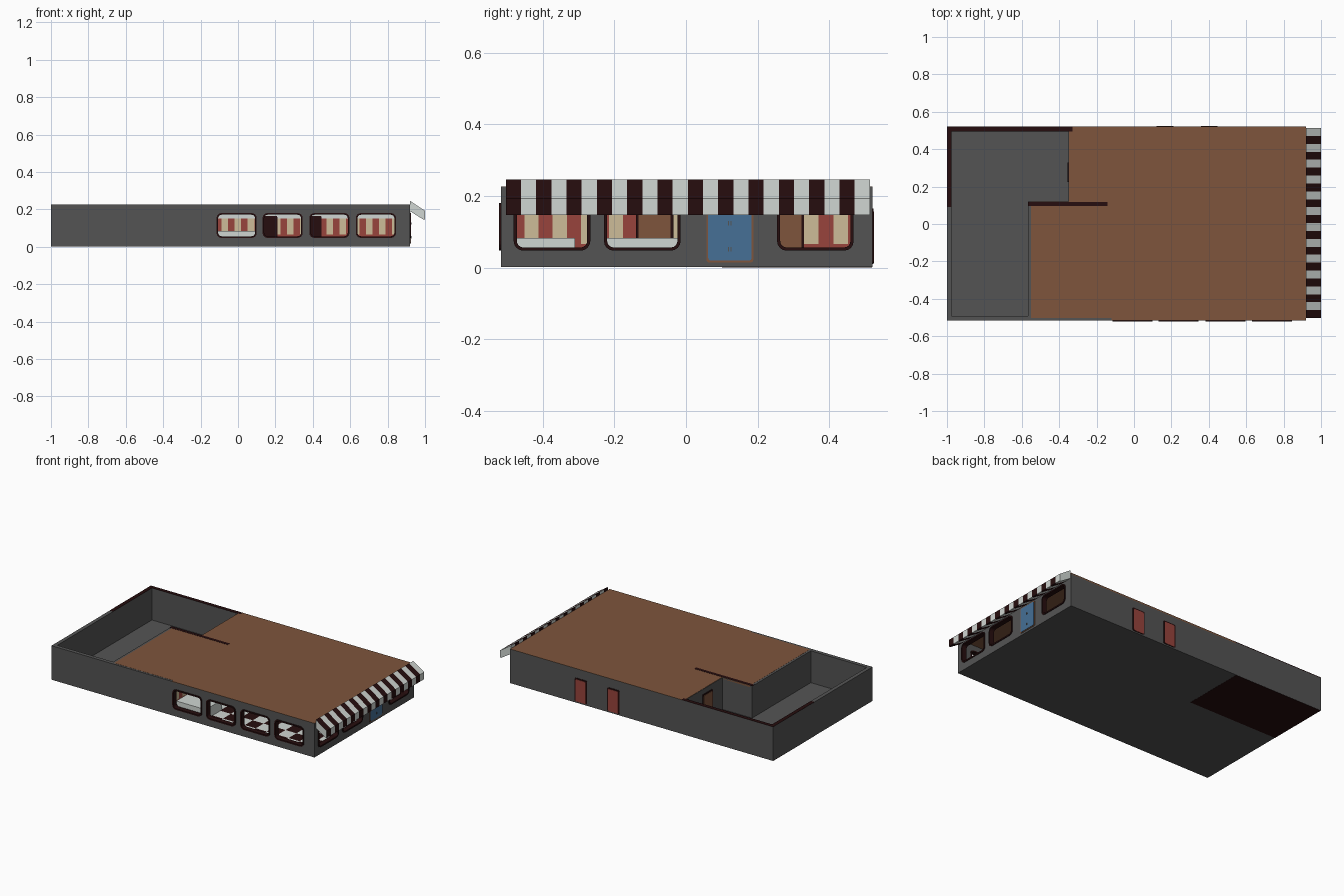
import bpy, bmesh, math

if "Cube" in bpy.data.objects:
    bpy.data.objects.remove(bpy.data.objects["Cube"])


def material(name, rgb):
    lin = [(c / 255 / 12.92) if c < 10 else ((c / 255 + 0.055) / 1.055) ** 2.4 for c in rgb]
    m = bpy.data.materials.new(name)
    m.diffuse_color = (*lin, 1)
    m.use_nodes = True
    m.node_tree.nodes["Principled BSDF"].inputs["Base Color"].default_value = m.diffuse_color
    return m


GREY = material("wall grey", (84, 84, 84))
BROWN = material("roof brown", (126, 85, 60))
DARK = material("dark trim", (38, 13, 14))
LIGHT = material("pale cloth", (208, 214, 210))
BLUE = material("door blue", (70, 112, 150))
RED = material("brick red", (152, 68, 60))
TAN = material("tan stripe", (205, 188, 152))


def finish(name, bm, *mats):
    bmesh.ops.recalc_face_normals(bm, faces=bm.faces)
    me = bpy.data.meshes.new(name)
    bm.to_mesh(me)
    bm.free()
    for m in mats:
        me.materials.append(m)
    ob = bpy.data.objects.new(name, me)
    bpy.context.collection.objects.link(ob)
    return ob


def box(name, mat, x0, x1, y0, y1, z0, z1):
    bm = bmesh.new()
    bmesh.ops.create_cube(bm, size=1)
    for v in bm.verts:
        v.co = (x1 if v.co.x > 0 else x0, y1 if v.co.y > 0 else y0, z1 if v.co.z > 0 else z0)
    return finish(name, bm, mat)


def rounded(u0, u1, v0, v1, r, n=5):
    pts = []
    corners = [(u1 - r, v1 - r), (u0 + r, v1 - r), (u0 + r, v0 + r), (u1 - r, v0 + r)]
    for k, (cu, cv) in enumerate(corners):
        for i in range(n):
            a = math.pi / 2 * (k + i / (n - 1))
            pts.append((cu + r * math.cos(a), cv + r * math.sin(a)))
    return pts


def place(side, u, v, d):
    # side walls run along y, front and back walls along x
    return (d, u, v) if side == "x" else (u, d, v)


def panel(name, mat, side, rect, d0, d1, r=0.008):
    """Rounded plate standing in a wall."""
    bm = bmesh.new()
    pts = rounded(*rect, r)
    a, b = [[bm.verts.new(place(side, u, v, d)) for u, v in pts] for d in (d0, d1)]
    bm.faces.new(a)
    bm.faces.new(b)
    for i in range(len(pts)):
        j = (i + 1) % len(pts)
        bm.faces.new((a[i], a[j], b[j], b[i]))
    return finish(name, bm, mat)


def frame(name, side, rect, d0, d1, w=0.009, r=0.027):
    """Rounded window surround."""
    u0, u1, v0, v1 = rect
    outer = rounded(u0, u1, v0, v1, r)
    inner = rounded(u0 + w, u1 - w, v0 + w, v1 - w, r - w)
    bm = bmesh.new()
    loops = [[bm.verts.new(place(side, u, v, d)) for u, v in pts]
             for pts, d in ((outer, d0), (outer, d1), (inner, d1), (inner, d0))]
    for k in range(4):
        a, b = loops[k], loops[(k + 1) % 4]
        for i in range(len(a)):
            j = (i + 1) % len(a)
            bm.faces.new((a[i], a[j], b[j], b[i]))
    return finish(name, bm, DARK)


def cut(wall, cutter):
    mod = wall.modifiers.new("opening", "BOOLEAN")
    mod.operation, mod.solver, mod.object = "DIFFERENCE", "EXACT", cutter
    bpy.context.view_layer.objects.active = wall
    bpy.ops.object.modifier_apply(modifier=mod.name)
    bpy.data.objects.remove(cutter)


def striped_panel(name, side, u0, u1, d, period):
    """Thin wall lining: red and tan stripes, red skirting, pale band on top."""
    bm = bmesh.new()
    n = max(1, round((u1 - u0) / period * 2))
    levels = (0.016, 0.065, 0.15, 0.214)
    for i in range(n):
        a, b = u0 + (u1 - u0) * i / n, u0 + (u1 - u0) * (i + 1) / n
        for k in range(3):
            z0, z1 = levels[k], levels[k + 1]
            f = bm.faces.new([bm.verts.new(place(side, u, v, d))
                              for u, v in ((a, z0), (b, z0), (b, z1), (a, z1))])
            f.material_index = 2 if k == 2 else (0 if k == 0 else i % 2)
    return finish(name, bm, RED, TAN, LIGHT)


X0, X1, Y0, Y1, H, T = -1.0, 0.92, -0.517, 0.52, 0.225, 0.025

# Base slab, with the dark underside below the rear yard
box("base_slab", GREY, X0, X1, Y0, Y1, 0.001, 0.015)
box("yard_underside", DARK, X0, -0.35, 0.10, Y1 - 0.001, 0, 0.004)

# Outer walls
front = box("front_wall", GREY, X0, X1, Y0, Y0 + T, 0.002, H)
right = box("right_wall", GREY, X1 - T, X1, Y0 + T, Y1 - T, 0.002, H)
box("back_wall", GREY, X0, X1, Y1 - T, Y1, 0.002, H)
box("left_wall", GREY, X0, X0 + T, Y0 + T, Y1 - T, 0.002, H)

# Inner walls round the open yard and the main room
box("yard_wall_side", GREY, -0.567, -0.55, Y0 + T, 0.12, 0.015, H)
box("yard_wall_rear", GREY, -0.567, -0.335, 0.10, 0.12, 0.015, H)
box("yard_wall_end", GREY, -0.35, -0.335, 0.12, Y1 - T, 0.015, H - 0.001)
box("room_partition", BROWN, -0.155, -0.145, Y0 + T, 0.12, 0.015, H - 0.005)
box("room_divider", BROWN, -0.335, -0.145, 0.10, 0.12, 0.015, H - 0.005)

# Roof
box("roof_left", BROWN, -0.552, -0.12, -0.503, 0.12, 0.215, H + 0.0008)
box("roof_main", BROWN, -0.12, X1, Y0, 0.12, 0.215, H + 0.0008)
box("roof_back", BROWN, -0.348, X1, 0.12, Y1, 0.215, H + 0.0008)

# Dark cappings on the yard walls
box("back_capping", DARK, X0, -0.33, Y1 - T, Y1, 0.221, H + 0.001)
box("left_capping", DARK, X0, X0 + T, 0.09, Y1 - T, 0.221, H + 0.001)
box("inner_capping", DARK, -0.567, -0.143, 0.097, 0.118, 0.215, H + 0.002)

# Windows, cut through the front and right walls
front_windows = [(x, x + 0.215, 0.047, 0.18) for x in (-0.115, 0.131, 0.381, 0.63)]
right_windows = [(y, y + 0.214, 0.047, 0.18) for y in (-0.481, -0.229, 0.254)]
for wall, side, rects, outside, inside in (
        (front, "y", front_windows, Y0 - 0.005, Y0 + T + 0.003),
        (right, "x", right_windows, X1 + 0.005, X1 - T - 0.003)):
    for i, (u0, u1, v0, v1) in enumerate(rects):
        e = 0.004
        hole = panel("cutter", GREY, side, (u0 + e, u1 - e, v0 + e, v1 - e),
                     outside + (outside - inside), inside - (outside - inside), 0.023)
        cut(wall, hole)
        frame(f"{wall.name}_window_{i + 1}", side, (u0, u1, v0, v1), outside, inside)

# Blue entrance door with handles
panel("entrance_frame", BROWN, "x", (0.057, 0.188, 0.014, 0.183), X1 - 0.03, X1 + 0.003)
panel("entrance_door", BLUE, "x", (0.062, 0.183, 0.019, 0.178), X1 - 0.03, X1 + 0.005)
for z in (0.045, 0.118):
    for y in (0.117, 0.124):
        box("entrance_handle", GREY, X1, X1 + 0.007, y, y + 0.003, z, z + 0.012)

# Two red back doors
for x in (0.12, 0.357):
    panel("back_door_frame", DARK, "y", (x, x + 0.09, 0.01, 0.165), Y1 - 0.03, Y1 + 0.003)
    panel("back_door", RED, "y", (x + 0.008, x + 0.082, 0.012, 0.157), Y1 - 0.03, Y1 + 0.005)

# Brown doors in the inner walls
for y, x in ((0.225, -0.3425), (-0.14, -0.15)):
    panel("inner_door_frame", DARK, "x", (y, y + 0.105, 0.016, 0.19), x - 0.012, x + 0.012)
    panel("inner_door", BROWN, "x", (y + 0.008, y + 0.097, 0.017, 0.182), x - 0.014, x + 0.014)

# Striped linings of the main room
striped_panel("back_lining", "y", -0.334, 0.894, Y1 - T - 0.002, 0.07)
striped_panel("end_lining", "x", 0.122, 0.494, -0.333, 0.08)
striped_panel("partition_lining", "x", -0.49, 0.10, -0.143, 0.08)

# Chequered floor of the main room
bm = bmesh.new()
nx, ny = 13, 12
for i in range(nx):
    for j in range(ny):
        xa, ya = -0.143 + i * 0.0798, -0.49 + j * 0.082
        f = bm.faces.new([bm.verts.new((x, y, 0.017)) for x, y in (
            (xa, ya), (xa + 0.0798, ya), (xa + 0.0798, ya + 0.082), (xa, ya + 0.082))])
        f.material_index = (i + j) % 2
finish("chequered_floor", bm, LIGHT, DARK)

# Pale tables by the windows
for y0, y1 in ((-0.48, -0.31), (-0.22, -0.02)):
    box("table", LIGHT, -0.115, 0.10, y0, y1, 0.017, 0.083)

# Striped awning over the entrance: 24 strips of one profile
profile = [(X1, 0.245), (1.0, 0.192), (1.0, 0.146), (0.99, 0.146), (X1, 0.19)]
bm = bmesh.new()
N, ya, yb = 24, -0.503, 0.513
rows = [[bm.verts.new((x, ya + (yb - ya) * i / N, z)) for x, z in profile] for i in range(N + 1)]
for i in range(N):
    for k in range(len(profile)):
        m = (k + 1) % len(profile)
        f = bm.faces.new((rows[i][k], rows[i][m], rows[i + 1][m], rows[i + 1][k]))
        f.material_index = i % 2
for row in (rows[0], rows[-1]):
    bm.faces.new(row).material_index = 1
finish("awning", bm, DARK, LIGHT)
